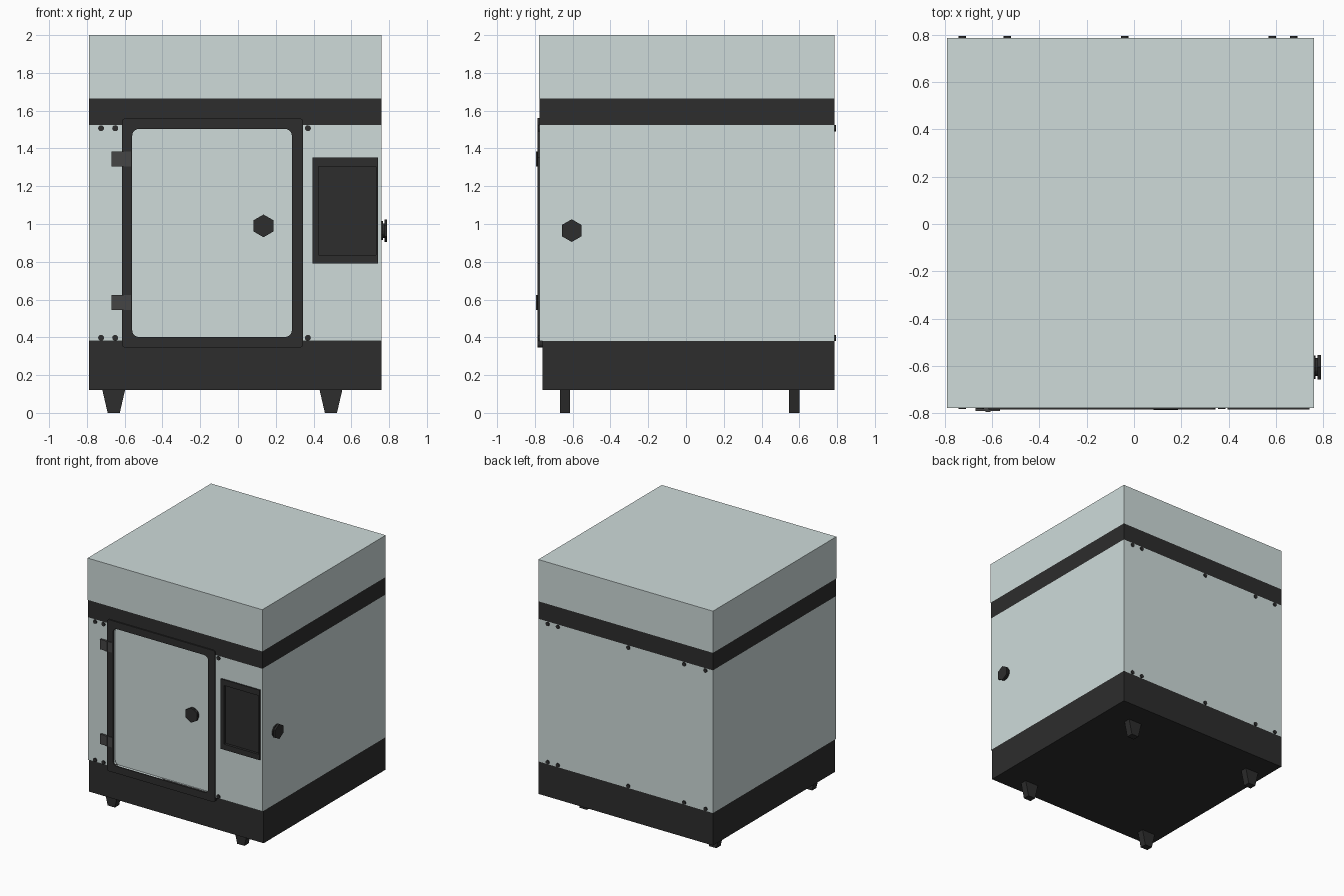
import bpy, bmesh
from math import pi, sin, cos

if "Cube" in bpy.data.objects:
    bpy.data.objects.remove(bpy.data.objects["Cube"])

def material(name, rgb):
    m = bpy.data.materials.new(name)
    m.diffuse_color = (*rgb, 1)
    m.use_nodes = True
    m.node_tree.nodes["Principled BSDF"].inputs["Base Color"].default_value = m.diffuse_color
    return m

PALE = material("pale_panel", (0.62, 0.71, 0.70))
DARK = material("dark_trim", (0.026, 0.026, 0.026))
GREY = material("hinge_metal", (0.06, 0.06, 0.06))

def prism(name, pts, a, b, axis='Y', mat=DARK):
    """Extrude a 2D outline from a to b. Axis Y: outline is (x, z). Axis X: outline is (y, z)."""
    place = (lambda p, d: (p[0], d, p[1])) if axis == 'Y' else (lambda p, d: (d, p[0], p[1]))
    bm = bmesh.new()
    lo, hi = [[bm.verts.new(place(p, d)) for p in pts] for d in (a, b)]
    bm.faces.new(lo)
    bm.faces.new(hi)
    n = len(pts)
    for i in range(n):
        j = (i + 1) % n
        bm.faces.new((lo[i], lo[j], hi[j], hi[i]))
    bmesh.ops.recalc_face_normals(bm, faces=bm.faces)
    me = bpy.data.meshes.new(name)
    bm.to_mesh(me)
    bm.free()
    ob = bpy.data.objects.new(name, me)
    bpy.context.collection.objects.link(ob)
    me.materials.append(mat)
    return ob

def rect(x0, x1, z0, z1):
    return [(x0, z0), (x1, z0), (x1, z1), (x0, z1)]

def round_rect(x0, x1, z0, z1, r, seg=5):
    corners = [(x1 - r, z1 - r), (x0 + r, z1 - r), (x0 + r, z0 + r), (x1 - r, z0 + r)]
    return [(cx + r * cos((q + k / seg) * pi / 2), cz + r * sin((q + k / seg) * pi / 2))
            for q, (cx, cz) in enumerate(corners) for k in range(seg + 1)]

def ngon(u, v, r, n):
    return [(u + r * cos(pi / 2 + 2 * pi * i / n), v + r * sin(pi / 2 + 2 * pi * i / n)) for i in range(n)]

def cut(target, cutter):
    mod = target.modifiers.new("cut", 'BOOLEAN')
    mod.operation = 'DIFFERENCE'
    mod.solver = 'EXACT'
    mod.object = cutter
    cutter.hide_render = True
    cutter.hide_viewport = True
    cutter.display_type = 'WIRE'

L, R, F, B = -0.79, 0.76, -0.775, 0.787

# Stacked housing
prism("base", rect(L, R, 0.12, 0.38), -0.76, B)
body = prism("body", rect(L, R, 0.38, 1.525), F, B, mat=PALE)
prism("upper_band", rect(L, R, 1.525, 1.665), F, B)
prism("top_housing", rect(L, R, 1.665, 2.0), F - 0.003, B, mat=PALE)

# Door: dark frame around a slightly recessed pale panel
opening = round_rect(-0.56, 0.285, 0.402, 1.503, 0.035)
frame = prism("door_frame", round_rect(-0.615, 0.345, 0.345, 1.56, 0.02), -0.785, -0.76)
door_cutter = prism("door_cutter", opening, -0.9, -0.757, mat=PALE)
cut(frame, door_cutter)
cut(body, door_cutter)

# Control panel with recessed screen
panel = prism("control_panel", rect(0.395, 0.742, 0.79, 1.352), -0.785, -0.75)
cut(panel, prism("screen_cutter", rect(0.425, 0.73, 0.835, 1.305), -0.9, -0.765))
cut(body, prism("panel_pocket_cutter", rect(0.395, 0.742, 0.79, 1.352), -0.9, -0.755, mat=PALE))

# Hexagonal knobs on the door and the right side
def knob(name, u, v, start, out, axis):
    for part, r, n, d0, d1 in (("flange", 0.05, 16, -0.002, 0.008),
                               ("stem", 0.038, 16, 0.008, 0.015),
                               ("grip", 0.06, 6, 0.015, 0.03)):
        prism(f"{name}_{part}", ngon(u, v, r, n), start + out * d0, start + out * d1, axis)

knob("door_knob", 0.135, 0.99, -0.757, -1, 'Y')
knob("side_knob", -0.605, 0.965, 0.76, 1, 'X')

# Hinges
for tag, z in (("upper", 1.345), ("lower", 0.585)):
    prism(f"{tag}_hinge_fixed_leaf", rect(-0.67, -0.622, z - 0.04, z + 0.04), -0.79, F, mat=GREY)
    prism(f"{tag}_hinge_door_leaf", rect(-0.612, -0.567, z - 0.04, z + 0.04), -0.79, -0.78, mat=GREY)
    prism(f"{tag}_hinge_pin", rect(-0.627, -0.607, z - 0.04, z + 0.04), -0.795, -0.774, mat=GREY)

# Panel screws, front and back
for z in (0.397, 1.507):
    for x in (-0.725, -0.65, 0.37):
        prism("front_screw", ngon(x, z, 0.016, 12), F - 0.007, F + 0.005)
    for x in (-0.725, -0.535, -0.04, 0.585, 0.675):
        prism("back_screw", ngon(x, z, 0.016, 12), B - 0.005, B + 0.007)

# Tapered feet
for x in (-0.658, 0.492):
    outline = [(x - 0.032, 0), (x + 0.032, 0), (x + 0.06, 0.121), (x - 0.06, 0.121)]
    for y in (-0.64, 0.573):
        prism("foot", outline, y - 0.027, y + 0.027)
